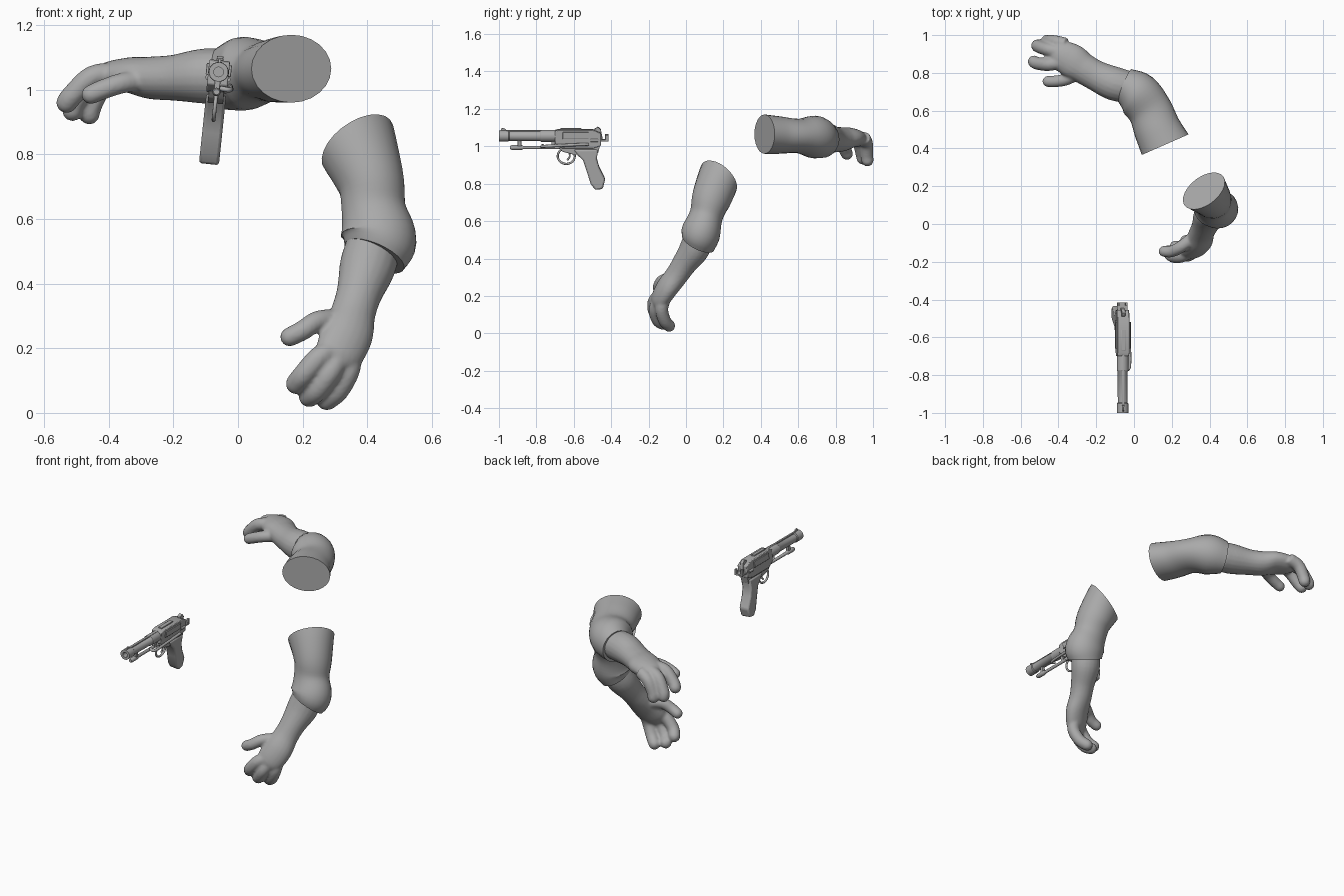
import bpy, bmesh
from math import sin, cos, pi, radians
from mathutils import Vector, Matrix

if "Cube" in bpy.data.objects:
    bpy.data.objects.remove(bpy.data.objects["Cube"], do_unlink=True)

grey = bpy.data.materials.new("plain grey")
grey.use_nodes = True
grey.diffuse_color = (.4, .4, .4, 1)
grey.node_tree.nodes["Principled BSDF"].inputs["Base Color"].default_value = (.4, .4, .4, 1)

# The pistol is drawn around its barrel axis, then rolled a little
PISTOL = Matrix.Translation((-.06, 0, 1.055)) @ Matrix.Rotation(radians(6), 4, 'Y')


def make(name, bm, matrix=None, bevel=0):
    """Turn a bmesh into a finished grey object."""
    bmesh.ops.recalc_face_normals(bm, faces=bm.faces)
    mesh = bpy.data.meshes.new(name)
    bm.to_mesh(mesh)
    bm.free()
    if matrix:
        mesh.transform(matrix)
    mesh.materials.append(grey)
    obj = bpy.data.objects.new(name, mesh)
    bpy.context.collection.objects.link(obj)
    bpy.ops.object.select_all(action='DESELECT')
    obj.select_set(True)
    bpy.context.view_layer.objects.active = obj
    bpy.ops.object.shade_smooth_by_angle(angle=radians(38))
    if bevel:
        mod = obj.modifiers.new("soft edges", 'BEVEL')
        mod.width = bevel
        mod.segments = 2
    return obj


def spline(stations, steps=5):
    """Smooth curve through stations of position and two radii."""
    p = [Vector(s) for s in stations]
    p = [p[0]] + p + [p[-1]]
    out = []
    for a, b, c, d in zip(p, p[1:], p[2:], p[3:]):
        for k in range(steps):
            t = k / steps
            out.append(b + (c - a) * (t / 2) + (a * 2 - b * 5 + c * 4 - d) * (t * t / 2)
                       + (b * 3 - a - c * 3 + d) * (t ** 3 / 2))
    return out + [p[-1]]


def loft(bm, stations, side, start_cut=None, end_cut=None, dome=False, sides=20):
    """Skin elliptical rings along a smooth path and close both ends."""
    path = spline(stations)
    if dome:
        tip = path[-1]
        ahead = Vector((tip - path[-2])[:3]).normalized() * tip[3]
        for angle in (radians(25), radians(50), radians(75)):
            centre = Vector(tip[:3]) + ahead * sin(angle)
            path.append(Vector((*centre, tip[3] * cos(angle), tip[4] * cos(angle))))
    last = len(path) - 1
    rings = []
    for i, s in enumerate(path):
        along = Vector((path[min(i + 1, last)] - path[max(i - 1, 0)])[:3]).normalized()
        if start_cut:
            along = along.lerp(Vector(start_cut).normalized(), max(0, 1 - 3 * i / last))
        if end_cut:
            along = along.lerp(Vector(end_cut).normalized(), max(0, 3 * i / last - 2))
        along.normalize()
        wide = Vector(side)
        wide = (wide - along * wide.dot(along)).normalized()
        deep = along.cross(wide)
        rings.append([bm.verts.new(Vector(s[:3]) + wide * s[3] * cos(a) + deep * s[4] * sin(a))
                      for a in (2 * pi * k / sides for k in range(sides))])
    for r, q in zip(rings, rings[1:]):
        for k in range(sides):
            n = (k + 1) % sides
            bm.faces.new((r[k], r[n], q[n], q[k]))
    bm.faces.new(rings[0][::-1])
    bm.faces.new(rings[-1])


def sleeve(name, stations, side, start_cut, end_cut):
    bm = bmesh.new()
    loft(bm, stations, side, start_cut, end_cut, sides=24)
    make(name, bm)


def hand(name, forearm, side, digits):
    """Forearm, palm and digits fused into one soft skin."""
    bm = bmesh.new()
    loft(bm, forearm, side)
    for i, points in enumerate(digits):
        r = .033 if i == 0 else .036
        loft(bm, [(*p, r - .001 * k, r - .001 * k) for k, p in enumerate(points)], side, dome=True)
    obj = make(name, bm)
    fuse = obj.modifiers.new("fuse", 'REMESH')
    fuse.mode = 'VOXEL'
    fuse.voxel_size = .007
    fuse.use_smooth_shade = True
    relax = obj.modifiers.new("relax", 'SMOOTH')
    relax.factor = .5
    relax.iterations = 6


# Left arm, hanging down
sleeve("left_sleeve",
       [(.37, .175, .83, .13, .118), (.41, .135, .72, .105, .106), (.42, .108, .63, .1, .09),
        (.435, .08, .54, .118, .105), (.422, .065, .485, .1, .095)],
       (1, .1, 0), (.5, -.57, -.6), (-.45, -.5, -1))
hand("left_hand",
     [(.42, .07, .52, .085, .08), (.4, .045, .45, .087, .08), (.375, -.01, .37, .071, .066),
      (.357, -.05, .31, .07, .06), (.34, -.1, .245, .08, .056), (.31, -.14, .18, .075, .046),
      (.295, -.15, .145, .05, .03)],
     (.9, .2, -.35),
     [[(.33, -.06, .29), (.25, -.12, .285), (.2, -.145, .255), (.16, -.145, .235)],
      [(.3, -.14, .2), (.25, -.17, .17), (.205, -.17, .12), (.18, -.145, .09)],
      [(.315, -.14, .18), (.285, -.165, .125), (.245, -.15, .07), (.22, -.12, .05)],
      [(.35, -.115, .19), (.342, -.13, .13), (.31, -.115, .07), (.275, -.09, .04)]])

# Right arm, reaching out
sleeve("right_sleeve",
       [(.165, .42, 1.065, .135, .105), (.125, .5, 1.06, .125, .1), (.085, .6, 1.055, .118, .092),
        (.02, .685, 1.05, .12, .114), (-.05, .735, 1.035, .092, .097)],
       (.8, .6, 0), (-.4, .91, 0), (-.92, .38, -.1))
hand("right_hand",
     [(-.03, .725, 1.04, .085, .085), (-.11, .745, 1.042, .09, .085), (-.2, .785, 1.037, .081, .071),
      (-.27, .825, 1.037, .082, .066), (-.33, .865, 1.045, .09, .056), (-.4, .9, 1.04, .075, .046),
      (-.43, .91, 1.03, .05, .03)],
     (.35, .93, 0),
     [[(-.29, .8, 1.03), (-.36, .765, 1.02), (-.42, .755, 1), (-.455, .755, .985)],
      [(-.37, .86, 1.05), (-.45, .845, 1.04), (-.51, .85, .985), (-.53, .86, .96)],
      [(-.39, .91, 1.05), (-.46, .925, 1.025), (-.505, .94, .96), (-.512, .945, .935)],
      [(-.36, .95, 1.045), (-.42, .965, 1.015), (-.455, .967, .95), (-.46, .97, .925)]])


# Pistol helpers: boxes, lathed parts, side profiles and bent rods
def box(name, low, high, bevel=.002):
    bm = bmesh.new()
    low, high = Vector(low), Vector(high)
    size = Matrix.Diagonal((*(high - low), 1))
    bmesh.ops.create_cube(bm, size=1, matrix=Matrix.Translation((low + high) / 2) @ size)
    make(name, bm, PISTOL, bevel)


def lathe(name, outline, x=0, z=0, sides=20):
    bm = bmesh.new()
    rings = [[bm.verts.new((x + r * cos(2 * pi * k / sides), y, z + r * sin(2 * pi * k / sides)))
              for k in range(sides)] for y, r in outline]
    for r, q in zip(rings, rings[1:]):
        for k in range(sides):
            n = (k + 1) % sides
            bm.faces.new((r[k], r[n], q[n], q[k]))
    bm.faces.new(rings[0])
    bm.faces.new(rings[-1])
    make(name, bm, PISTOL)


def plate(name, outline, half, bevel=.002):
    bm = bmesh.new()
    face = bm.faces.new([bm.verts.new((-half, y, z)) for y, z in outline])
    grown = bmesh.ops.extrude_face_region(bm, geom=[face])["geom"]
    bmesh.ops.translate(bm, vec=(2 * half, 0, 0),
                        verts=[v for v in grown if isinstance(v, bmesh.types.BMVert)])
    make(name, bm, PISTOL, bevel)


def rod(name, points, r, side=(1, 0, 0)):
    bm = bmesh.new()
    loft(bm, [(*p, r, r) for p in points], side, sides=10)
    make(name, bm, PISTOL)


# Barrel with a bored muzzle, rib and front sight
lathe("barrel", [(-.9, .015), (-1, .015), (-1, .03), (-.95, .03), (-.945, .026), (-.78, .027),
                 (-.775, .031), (-.69, .031)])
box("barrel_rib", (-.007, -.96, .02), (.007, -.69, .032))
plate("front_sight", [(-.995, .025), (-.985, .043), (-.97, .04), (-.955, .025)], .004, .001)

# Rods below and beside the barrel
lathe("lower_rod", [(-.94, .009), (-.93, .013), (-.88, .013), (-.87, .009), (-.6, .009)], z=-.062)
for y in (-.9, -.72):
    box("rod_bracket", (-.009, y, -.065), (.009, y + .02, -.015))
rod("side_rod", [(.012, -.765, -.05), (.035, -.77, -.052), (.043, -.74, -.05), (.042, -.64, -.045),
                 (.04, -.52, -.04)], .008, (0, .1, 1))

# Receiver, lower frame and surface details
plate("receiver", [(-.7, -.04), (-.7, .03), (-.68, .036), (-.5, .036), (-.455, .018),
                   (-.455, -.05), (-.5, -.065), (-.66, -.065)], .032, .004)
plate("lower_frame", [(-.68, -.06), (-.66, -.082), (-.6, -.098), (-.47, -.09), (-.46, -.05)], .024)
box("top_cover", (-.011, -.67, .03), (.011, -.56, .042))
for s in (-1, 1):
    box("side_panel", (s * .035 - .004, -.66, -.012), (s * .035 + .004, -.52, .024))
    lathe("frame_pin", [(-.51, .009), (-.47, .009)], s * .03, -.02, 12)
    box("rear_sight_leaf", (s * .02 - .006, -.432, -.022), (s * .02 + .006, -.415, .008), .001)
plate("hammer", [(-.49, .01), (-.488, .04), (-.47, .05), (-.455, .035), (-.445, -.02)], .01)
box("rear_sight_bar", (-.028, -.46, -.028), (.028, -.415, -.018))

# Grip, trigger and guard
plate("grip", [(-.6, -.07), (-.58, -.1), (-.55, -.13), (-.53, -.19), (-.51, -.255), (-.485, -.288),
               (-.445, -.282), (-.432, -.23), (-.465, -.165), (-.477, -.12), (-.47, -.07)], .031, .009)
rod("trigger_guard", [(0, -.64 + .046 * cos(a), -.108 + .042 * sin(a))
                      for a in (pi * k / 6 for k in range(13))], .006)
rod("trigger", [(0, -.625, -.08), (0, -.622, -.11), (0, -.635, -.13)], .005)
